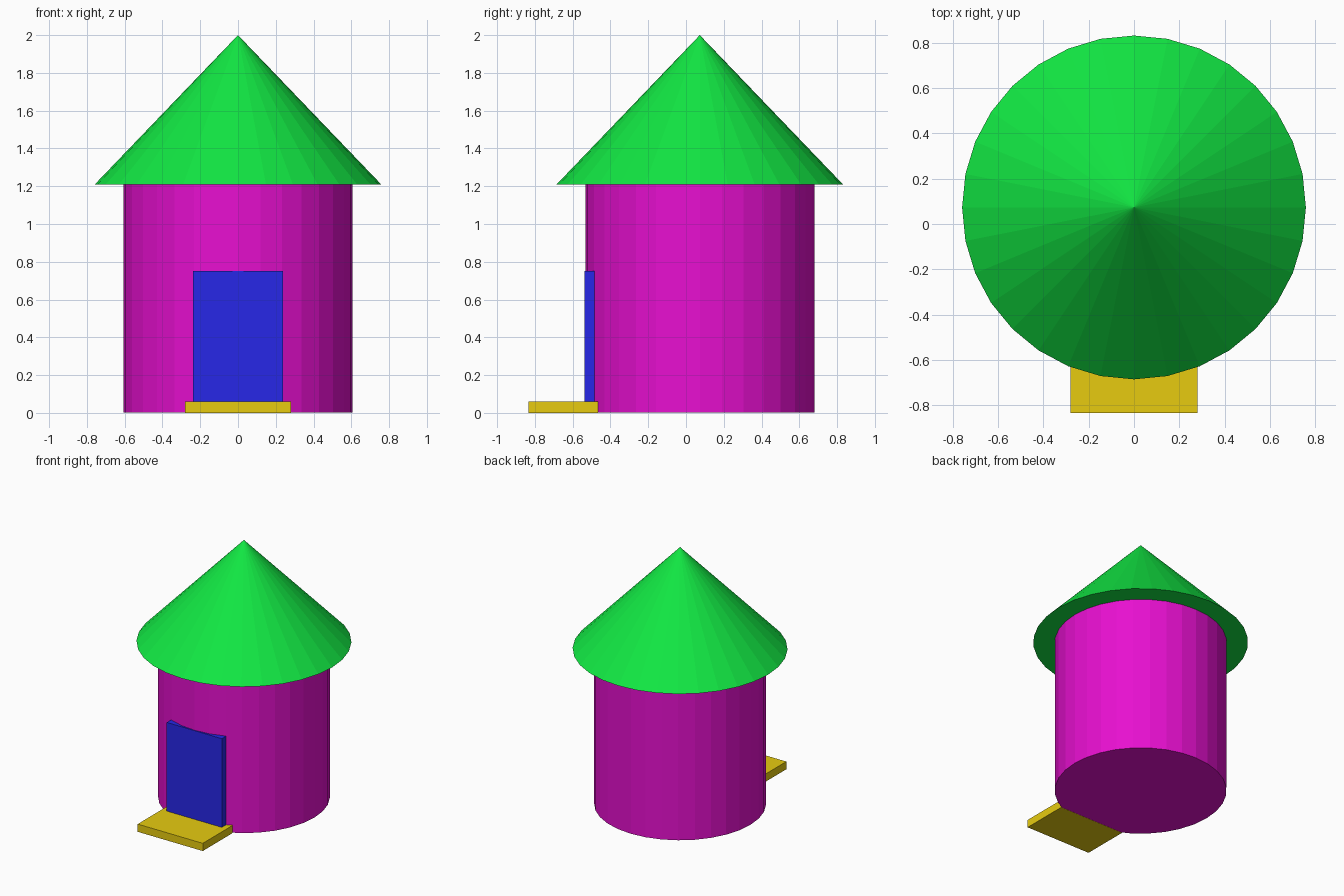
import bpy

cube = bpy.data.objects.get("Cube")
if cube:
    bpy.data.objects.remove(cube, do_unlink=True)

CENTRE_Y = 0.073
WALL_TOP = 1.21
SIDES = 32


def material(name, rgb):
    mat = bpy.data.materials.new(name)
    mat.use_nodes = True
    colour = (*rgb, 1)
    mat.diffuse_color = colour
    mat.node_tree.nodes["Principled BSDF"].inputs["Base Color"].default_value = colour
    return mat


def finish(name, mat):
    obj = bpy.context.object
    obj.name = obj.data.name = name
    obj.data.materials.append(mat)
    return obj


def cone(name, r_bottom, r_top, z0, z1, mat):
    bpy.ops.mesh.primitive_cone_add(vertices=SIDES, radius1=r_bottom, radius2=r_top,
                                    depth=z1 - z0, location=(0, CENTRE_Y, (z0 + z1) / 2))
    return finish(name, mat)


def box(name, half_width, y0, y1, z0, z1, mat):
    bpy.ops.mesh.primitive_cube_add(size=1, location=(0, (y0 + y1) / 2, (z0 + z1) / 2))
    bpy.context.object.scale = (2 * half_width, y1 - y0, z1 - z0)
    bpy.ops.object.transform_apply(location=False, rotation=False, scale=True)
    return finish(name, mat)


magenta = material("magenta wall", (0.8, 0.005, 0.63))
green = material("green roof", (0.006, 0.8, 0.056))
blue = material("blue door", (0.02, 0.02, 0.8))
yellow = material("yellow step", (0.8, 0.6, 0.005))

# Round wall, a hair above the step's underside
cone("wall", 0.606, 0.606, 0.001, WALL_TOP, magenta)

# Pointed roof with overhanging eaves
cone("roof", 0.758, 0, WALL_TOP, 2, green)

# Flat door set into the wall, and the doorstep
box("door", 0.237, -0.538, -0.46, 0.05, 0.75, blue)
box("doorstep", 0.28, -0.833, -0.465, 0, 0.06, yellow)
